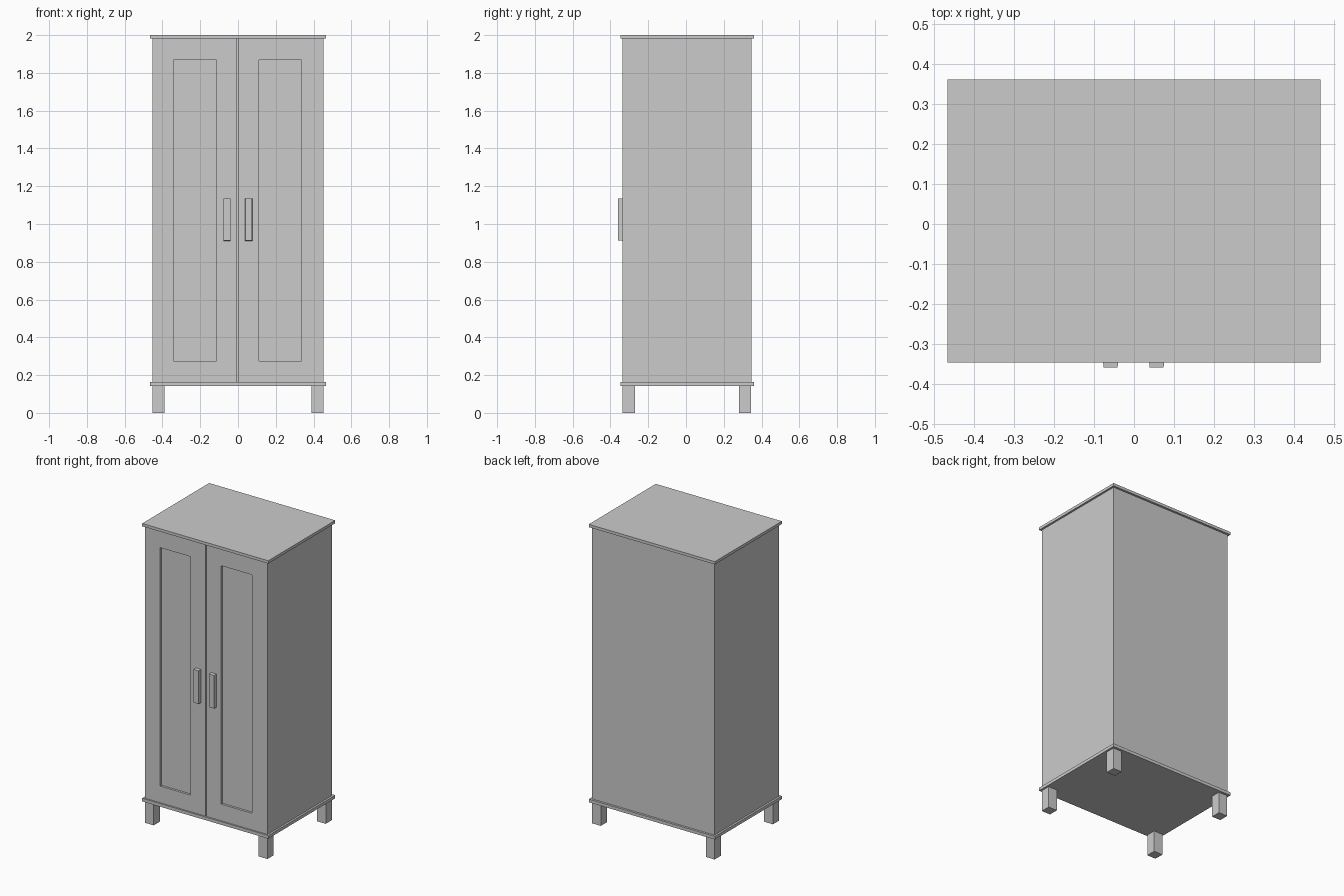
import bpy, bmesh

if "Cube" in bpy.data.objects:
    bpy.data.objects.remove(bpy.data.objects["Cube"])


def box(name, x, y, z, taper=0.0):
    """Box from (min, max) ranges; taper narrows the front (-y) face."""
    bm = bmesh.new()
    bmesh.ops.create_cube(bm, size=1)
    for v in bm.verts:
        s = taper if v.co.y < 0 else 0
        fx, fy, fz = v.co.x > 0, v.co.y > 0, v.co.z > 0
        v.co = (x[fx] + (-s if fx else s), y[fy], z[fz] + (-s if fz else s))
    mesh = bpy.data.meshes.new(name)
    bm.to_mesh(mesh)
    bm.free()
    ob = bpy.data.objects.new(name, mesh)
    bpy.context.collection.objects.link(ob)
    return ob


def cut(target, cutter):
    mod = target.modifiers.new(cutter.name, 'BOOLEAN')
    mod.operation = 'DIFFERENCE'
    mod.solver = 'EXACT'
    mod.object = cutter
    cutter.hide_render = True
    cutter.hide_viewport = True


FRONT, BACK, HALF = -0.336, 0.347, 0.453

# Cabinet body with both doors
body = box("cabinet_body", (-HALF, HALF), (FRONT, BACK), (0.163, 1.982))

# Recessed door panels and the gap between the doors
for side, x in (("left", (-0.341, -0.114)), ("right", (0.111, 0.337))):
    cut(body, box(side + "_panel_cutter", x, (FRONT - 0.05, FRONT + 0.015), (0.275, 1.868)))
cut(body, box("door_gap_cutter", (-0.004, 0.001), (FRONT - 0.05, FRONT + 0.015), (0.1635, 1.9815)))

# Overhanging top and base boards
for name, z in (("top_board", (1.981, 2.0)), ("base_board", (0.143, 0.164))):
    box(name, (-0.466, 0.466), (-0.346, 0.361), z)

# Door handles
for side, x in (("left", (-0.078, -0.039)), ("right", (0.037, 0.076))):
    box(side + "_handle", x, (-0.359, FRONT + 0.002), (0.911, 1.136), 0.002)

# Square legs
LEG = 0.065
for sx, x in (("left", -HALF), ("right", HALF - LEG)):
    for sy, y in (("front", FRONT), ("back", BACK - LEG - 0.002)):
        box(f"{sy}_{sx}_leg", (x, x + LEG), (y, y + LEG), (0.0, 0.145))
